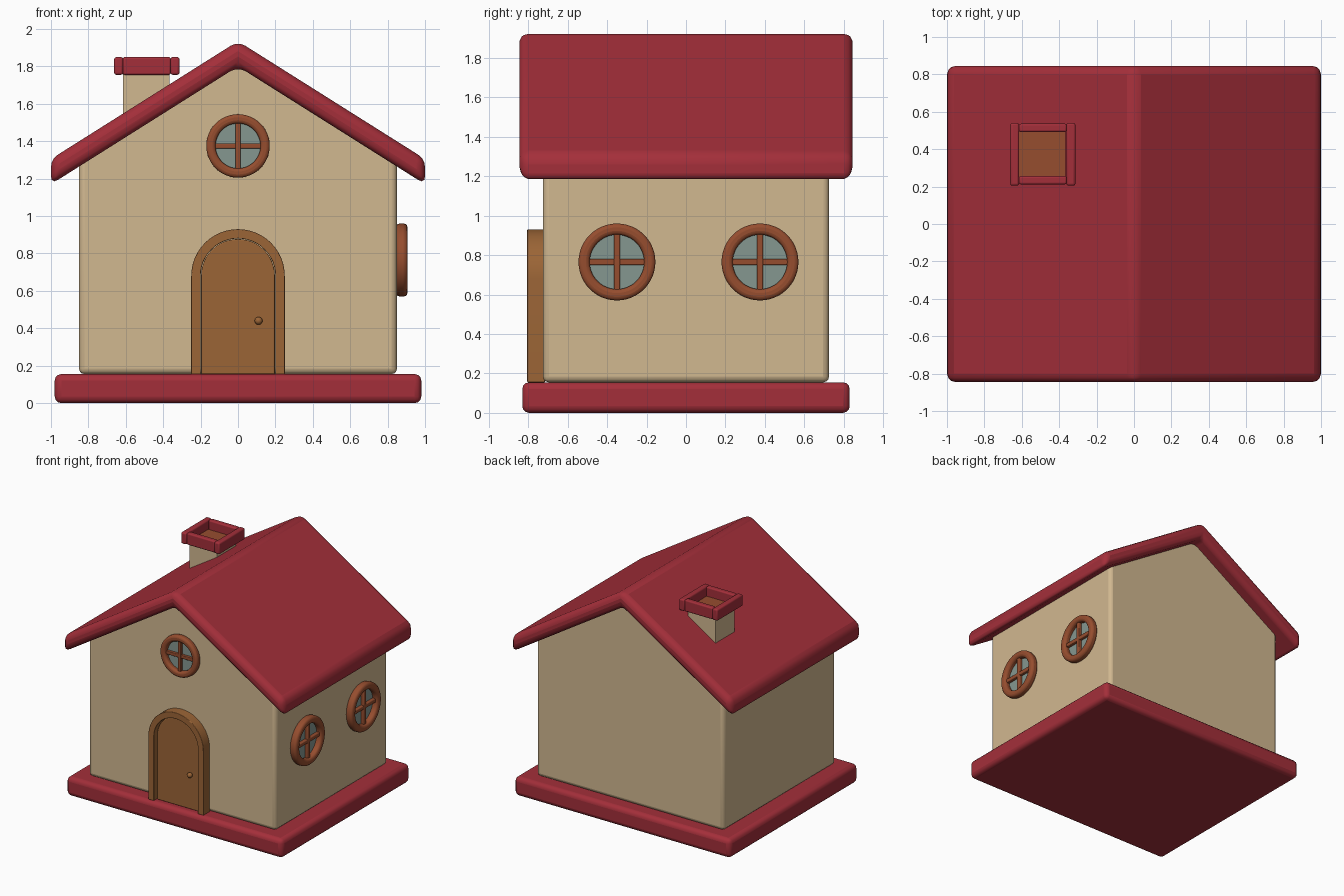
import bpy, bmesh
from math import sin, cos, pi
from mathutils import Matrix, Vector

cube = bpy.data.objects.get("Cube")
if cube:
    bpy.data.objects.remove(cube, do_unlink=True)


def material(name, rgb):
    m = bpy.data.materials.new(name)
    m.use_nodes = True
    m.diffuse_color = (*rgb, 1)
    m.node_tree.nodes["Principled BSDF"].inputs["Base Color"].default_value = (*rgb, 1)
    return m


RED = material("roof red", (0.37, 0.028, 0.042))
CREAM = material("wall cream", (0.64, 0.48, 0.28))
WOOD = material("door brown", (0.33, 0.13, 0.037))
RUST = material("window rust", (0.305, 0.075, 0.028))
GLASS = material("window glass", (0.235, 0.31, 0.28))


def finish(name, bm, mat, bevel=0, segments=3):
    """Turn a bmesh into a rounded, smooth shaded object."""
    bmesh.ops.recalc_face_normals(bm, faces=bm.faces)
    mesh = bpy.data.meshes.new(name)
    bm.to_mesh(mesh)
    bm.free()
    mesh.materials.append(mat)
    ob = bpy.data.objects.new(name, mesh)
    bpy.context.collection.objects.link(ob)
    bpy.ops.object.select_all(action="DESELECT")
    ob.select_set(True)
    bpy.context.view_layer.objects.active = ob
    bpy.ops.object.shade_smooth_by_angle(angle=0.6)
    if bevel:
        mod = ob.modifiers.new("Bevel", "BEVEL")
        mod.width, mod.segments = bevel, segments
        mod.limit_method, mod.angle_limit = "ANGLE", 0.5
    return ob


def prism(name, profile, y0, y1, mat, bevel=0):
    """Extrude an x-z outline from y0 to y1."""
    bm = bmesh.new()
    face = bm.faces.new([bm.verts.new((x, y0, z)) for x, z in profile])
    new = bmesh.ops.extrude_face_region(bm, geom=[face])["geom"]
    moved = [v for v in new if isinstance(v, bmesh.types.BMVert)]
    bmesh.ops.translate(bm, verts=moved, vec=(0, y1 - y0, 0))
    return finish(name, bm, mat, bevel)


def box(name, x, y, z, mat, bevel=0):
    """Box from (low, high) pairs."""
    return prism(name, [(x[0], z[0]), (x[1], z[0]), (x[1], z[1]), (x[0], z[1])],
                 y[0], y[1], mat, bevel)


def band(name, outer, inner, y0, y1, mat, bevel=0, closed=False):
    """Solid strip between two matching x-z outlines."""
    bm = bmesh.new()
    rows = [[bm.verts.new((p[0], y, p[1])) for p, y in
             ((o, y0), (o, y1), (i, y1), (i, y0))] for o, i in zip(outer, inner)]
    pairs = list(zip(rows, rows[1:]))
    if closed:
        pairs.append((rows[-1], rows[0]))
    else:
        bm.faces.new(rows[0])
        bm.faces.new(rows[-1])
    for a, b in pairs:
        for k in range(4):
            n = (k + 1) % 4
            bm.faces.new((a[k], a[n], b[n], b[k]))
    return finish(name, bm, mat, bevel)


def circle(r, n=48):
    return [(r * cos(2 * pi * k / n), r * sin(2 * pi * k / n)) for k in range(n)]


FLOOR = 0.155


def arch(r, spring=0.68, n=24):
    curve = [(r * cos(pi * k / n), spring + r * sin(pi * k / n)) for k in range(n + 1)]
    return [(r, FLOOR)] + curve + [(-r, FLOOR)]


# Base, walls and roof
box("base_slab", (-0.98, 0.98), (-0.83, 0.83), (0, FLOOR), RED, 0.035)
prism("walls", [(-0.85, FLOOR), (0.85, FLOOR), (0.85, 1.30), (0, 1.84), (-0.85, 1.30)],
      -0.725, 0.725, CREAM, 0.03)
prism("roof", [(0, 1.935), (1, 1.305), (1, 1.17), (0, 1.80), (-1, 1.17), (-1, 1.305)],
      -0.845, 0.845, RED, 0.045)

# Chimney with a four-bar rim
box("chimney", (-0.615, -0.365), (0.25, 0.495), (1.35, 1.77), CREAM)
box("chimney_opening", (-0.614, -0.366), (0.251, 0.494), (1.769, 1.775), RUST)
for side, x in (("left", -0.337), ("right", -0.638)):
    box("chimney_rim_" + side, (x - 0.024, x + 0.024), (0.205, 0.54), (1.755, 1.85), RED, 0.012)
for side, y in (("front", 0.234), ("back", 0.514)):
    box("chimney_rim_" + side, (-0.615, -0.36), (y - 0.022, y + 0.022), (1.755, 1.85), RED, 0.01)

# Arched door
band("door_frame", arch(0.25), arch(0.2), -0.805, -0.715, WOOD, 0.004)
prism("door_leaf", arch(0.197), -0.768, -0.715, WOOD, 0.006)
bm = bmesh.new()
bmesh.ops.create_uvsphere(bm, u_segments=20, v_segments=12, radius=0.021,
                          matrix=Matrix.Translation((0.11, -0.782, 0.44)))
finish("door_knob", bm, WOOD)


def window(name, place, angle, scale):
    """Round window: ring, glass and crossed bars, facing -y before turning."""
    parts = [
        band(name + "_ring", circle(0.195), circle(0.138), -0.056, 0.005, RUST, 0.02, True),
        prism(name + "_glass", circle(0.145), -0.012, 0.004, GLASS),
        box(name + "_bar_upright", (-0.016, 0.016), (-0.04, 0), (-0.145, 0.145), RUST, 0.006),
        box(name + "_bar_level", (-0.145, 0.145), (-0.038, 0), (-0.016, 0.016), RUST, 0.006),
    ]
    for ob in parts:
        ob.matrix_world = (Matrix.Translation(Vector(place)) @ Matrix.Rotation(angle, 4, "Z")
                           @ Matrix.Scale(scale, 4))


# Windows on the front gable and the left wall
window("gable_window", (0, -0.725, 1.375), 0, 0.87)
window("side_window_front", (0.85, -0.35, 0.765), pi / 2, 1)
window("side_window_back", (0.85, 0.375, 0.765), pi / 2, 1)
